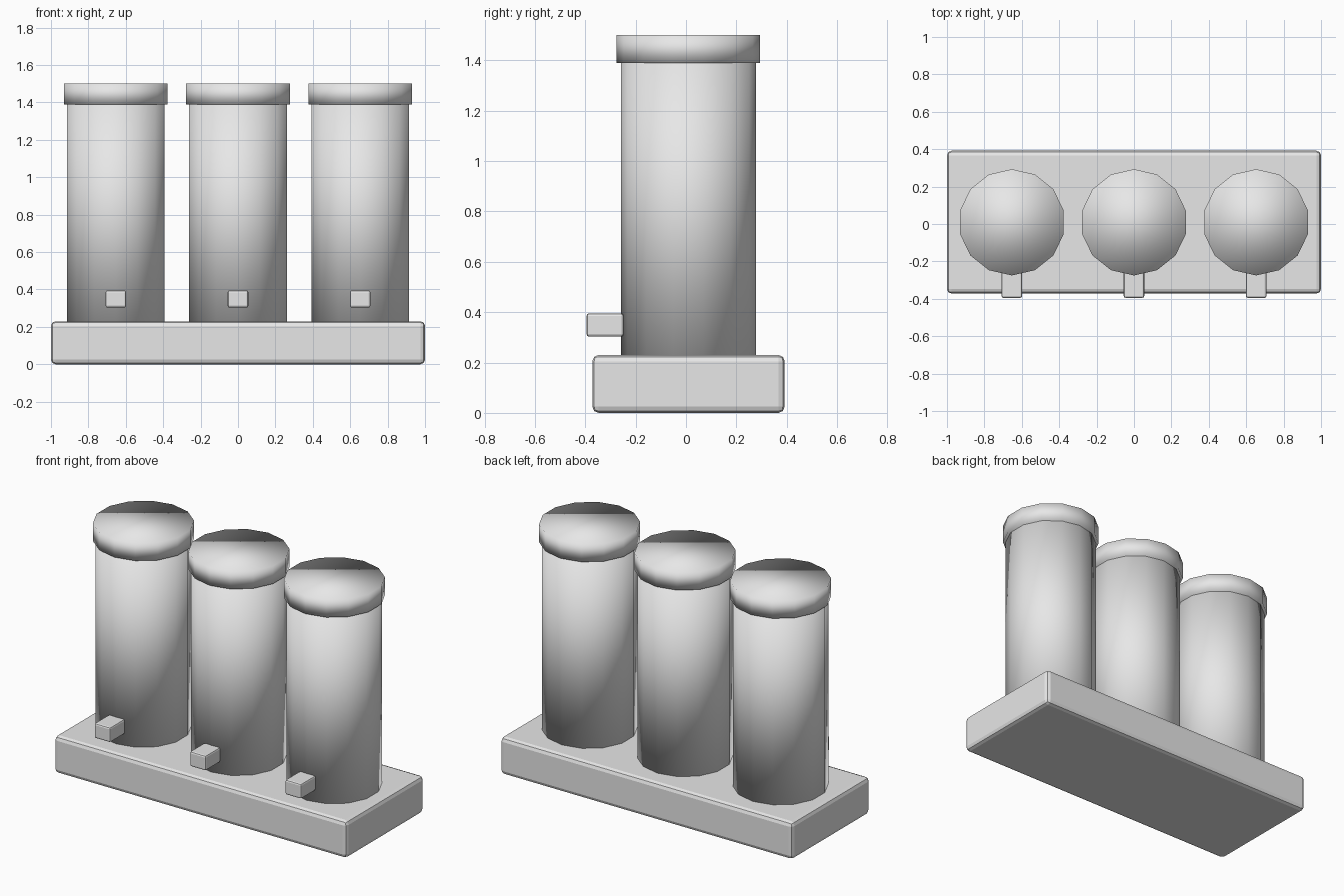
import bpy
from math import radians

cube = bpy.data.objects.get("Cube")
if cube:
    bpy.data.objects.remove(cube, do_unlink=True)

grey = bpy.data.materials.new("light grey")
grey.use_nodes = True
grey.diffuse_color = (0.8, 0.8, 0.8, 1)
grey.node_tree.nodes["Principled BSDF"].inputs["Base Color"].default_value = (0.8, 0.8, 0.8, 1)


def finish(name):
    obj = bpy.context.object
    obj.name = name
    obj.data.materials.append(grey)
    return obj


def rounded_box(name, low, high, bevel):
    centre = [(a + b) / 2 for a, b in zip(low, high)]
    bpy.ops.mesh.primitive_cube_add(size=1, location=centre)
    obj = finish(name)
    obj.scale = [b - a for a, b in zip(low, high)]
    bpy.ops.object.transform_apply(location=False, rotation=False, scale=True)
    mod = obj.modifiers.new("rounded edges", "BEVEL")
    mod.width = bevel
    mod.segments = 2
    return obj


def drum(name, x, radius, bottom, top):
    # fourteen sides, shaded smooth all over, with a corner facing front and back
    bpy.ops.mesh.primitive_cylinder_add(
        vertices=14, radius=radius, depth=top - bottom,
        location=(x, 0.009, (bottom + top) / 2))
    finish(name)
    bpy.ops.object.shade_smooth()


# Base slab
rounded_box("base", (-1, -0.372, 0), (1, 0.392, 0.23), 0.025)

# Three canisters, each with a lid and a spout
for side, x in (("right", -0.653), ("middle", 0), ("left", 0.653)):
    drum(side + "_canister", x, 0.268, 0.2, 1.4)
    drum(side + "_lid", x, 0.284, 1.39, 1.5)
    rounded_box(side + "_spout", (x - 0.055, -0.395, 0.303), (x + 0.055, -0.248, 0.395), 0.01)
